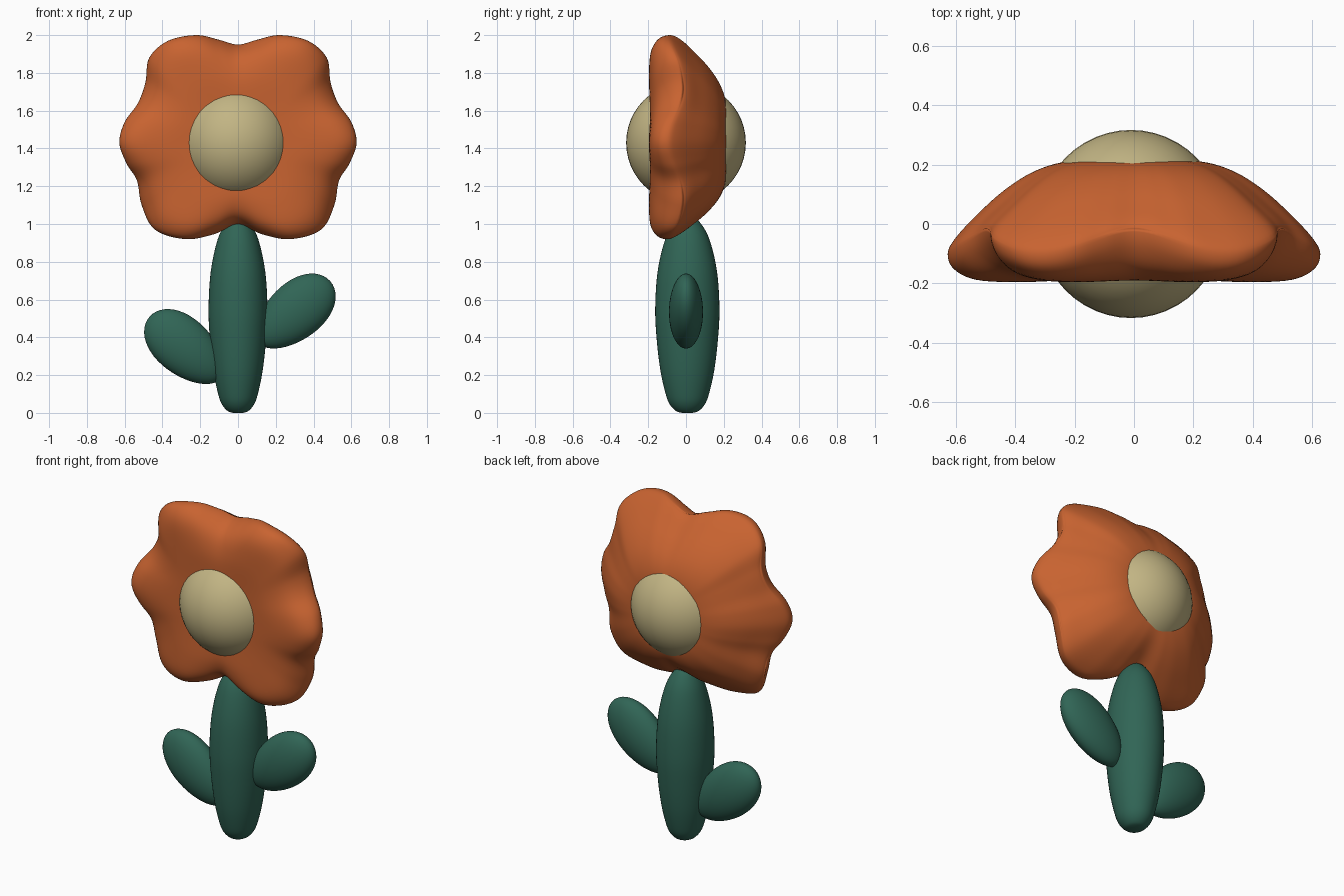
import bpy, bmesh, math
from mathutils import Vector, Matrix

if "Cube" in bpy.data.objects:
    bpy.data.objects.remove(bpy.data.objects["Cube"])


def material(name, rgb):
    m = bpy.data.materials.new(name)
    m.diffuse_color = (*rgb, 1)
    m.use_nodes = True
    m.node_tree.nodes["Principled BSDF"].inputs["Base Color"].default_value = m.diffuse_color
    return m


ORANGE = material("orange", (0.58, 0.125, 0.03))
GREEN = material("green", (0.03, 0.13, 0.092))
CREAM = material("cream", (0.54, 0.46, 0.23))


def finish(bm, name, mat):
    bmesh.ops.recalc_face_normals(bm, faces=bm.faces)
    for f in bm.faces:
        f.smooth = True
    me = bpy.data.meshes.new(name)
    bm.to_mesh(me)
    bm.free()
    me.materials.append(mat)
    ob = bpy.data.objects.new(name, me)
    bpy.context.collection.objects.link(ob)
    return ob


def spline(pts, steps, closed=False):
    """Catmull-Rom curve through 2D points."""
    p = [Vector(q) for q in pts]
    n, out = len(p), []
    get = (lambda i: p[i % n]) if closed else (lambda i: p[max(0, min(n - 1, i))])
    for i in range(n if closed else n - 1):
        a, b, c, d = (get(i + k) for k in (-1, 0, 1, 2))
        for j in range(steps):
            t = j / steps
            out.append(0.5 * (2 * b + (c - a) * t + (2 * a - 5 * b + 4 * c - d) * t * t
                              + (3 * b - a - 3 * c + d) * t ** 3))
    if not closed:
        out.append(p[-1])
    return out


def skin(bm, rings, start, end):
    """Bridge rings of points and close both ends to a pole."""
    vr = [[bm.verts.new(c) for c in r] for r in rings]
    n = len(vr[0])
    for a, b in zip(vr, vr[1:]):
        for i in range(n):
            j = (i + 1) % n
            bm.faces.new((a[i], a[j], b[j], b[i]))
    for ring, pole in ((vr[0], start), (vr[-1], end)):
        v = bm.verts.new(pole)
        for i in range(n):
            bm.faces.new((ring[i], ring[(i + 1) % n], v))


def ellipsoid(name, mat, loc, radii, tilt=0, egg=0):
    """Tilted ellipsoid; egg makes the +x end blunter."""
    bm = bmesh.new()
    bmesh.ops.create_uvsphere(bm, u_segments=48, v_segments=24, radius=1)
    for v in bm.verts:
        v.co.z *= 1 + egg * v.co.x
    bmesh.ops.transform(bm, verts=bm.verts, matrix=Matrix.Translation(loc)
                        @ Matrix.Rotation(-tilt, 4, 'Y') @ Matrix.Diagonal((*radii, 1)))
    return finish(bm, name, mat)


# Petal head: six-lobed outline swept along a cupped rim section
CZ = 1.43
half = [(0, 1.95), (0.10, 1.975), (0.22, 2.0), (0.37, 1.97), (0.47, 1.88), (0.49, 1.75),
        (0.53, 1.64), (0.60, 1.54), (0.628, 1.43), (0.59, 1.32), (0.535, 1.23),
        (0.51, 1.10), (0.44, 0.97), (0.28, 0.92), (0.13, 0.945), (0, 0.995)]
outline = spline(half + [(-x, z) for x, z in half[-2:0:-1]], 6, closed=True)
section = spline([(0.08, 0.212), (0.25, 0.213), (0.42, 0.207), (0.58, 0.172), (0.73, 0.108),
                  (0.87, 0.022), (0.965, -0.05), (1.0, -0.1), (0.97, -0.152),
                  (0.86, -0.188), (0.65, -0.196), (0.4, -0.19), (0.08, -0.18)], 5)
rings = []
for s, y in section:
    ring = []
    for x, z in outline:
        d = Vector((x, z - CZ))
        ang = math.atan2(d.y, d.x)
        notch = 0.5 - 0.5 * math.cos(6 * ang)
        w = min(1, s)
        r = s * (0.56 * (1 - w) + d.length * w)
        d.normalize()
        # notches are pulled back on the front side
        pull = 0.085 * s ** 5 if y < -0.1 else 0.075 * s ** 5
        ring.append((d.x * r, y + pull * notch, CZ + d.y * r))
    rings.append(ring)
bm = bmesh.new()
skin(bm, rings, (0, 0.212, CZ), (0, -0.18, CZ))
finish(bm, "petals", ORANGE)

# Round centre showing on both sides
ellipsoid("flower_centre", CREAM, (-0.01, 0, CZ), (0.312, 0.317, 0.318))

# Stem: swollen turned form
prof = spline([(0.025, 0.0), (0.055, 0.01), (0.085, 0.045), (0.105, 0.1), (0.13, 0.22),
               (0.148, 0.38), (0.156, 0.55), (0.144, 0.75), (0.107, 0.92), (0.06, 1.01),
               (0.02, 1.04)], 5)
bm = bmesh.new()
skin(bm, [[(r * math.cos(a), 0.007 + 1.09 * r * math.sin(a), z)
           for a in (math.tau * k / 48 for k in range(48))] for r, z in prof],
     (0, 0.007, 0), (0, 0.007, 1.045))
finish(bm, "stem", GREEN)

# Two leaves at different heights, blunter at the tips
for name, x, z, tilt in (("leaf_right", 0.30, 0.533, 41), ("leaf_left", -0.28, 0.345, 139)):
    ellipsoid(name, GREEN, (x, 0, z), (0.25, 0.09, 0.148), math.radians(tilt), 0.12)
